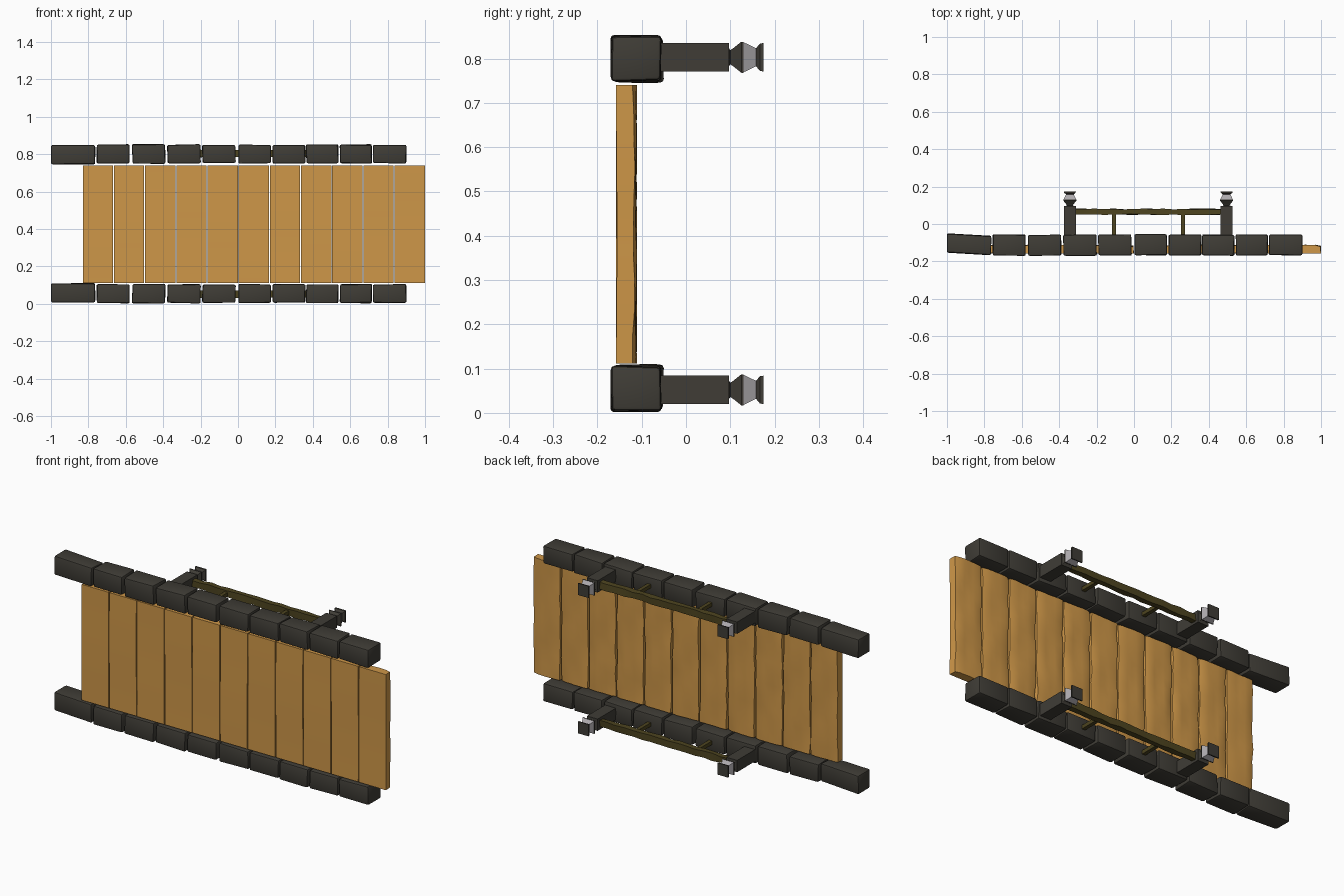
import bpy, bmesh, math, random
from mathutils import Matrix, Vector

if "Cube" in bpy.data.objects:
    bpy.data.objects.remove(bpy.data.objects["Cube"])

random.seed(4)
H = 0.855  # overall height; the upper curb mirrors the lower one


def material(name, r, g, b):
    m = bpy.data.materials.new(name)
    m.diffuse_color = (r, g, b, 1)
    m.use_nodes = True
    m.node_tree.nodes["Principled BSDF"].inputs["Base Color"].default_value = m.diffuse_color
    return m


STONE = material("dark_stone", 0.05, 0.046, 0.037)
WOOD = material("plank_wood", 0.62, 0.31, 0.065)
RAIL = material("rail_wood", 0.075, 0.058, 0.014)
GLASS = material("lamp_glass", 0.42, 0.40, 0.42)


def finish(name, bm, mat, mirrored=False, smooth=None):
    bmesh.ops.recalc_face_normals(bm, faces=bm.faces)
    mesh = bpy.data.meshes.new(name)
    bm.to_mesh(mesh)
    bm.free()
    mesh.materials.append(mat)
    meshes = [(name, mesh)]
    if mirrored:
        twin = mesh.copy()
        twin.transform(Matrix.Translation((0, 0, H)) @ Matrix.Diagonal((1, 1, -1, 1)))
        twin.flip_normals()
        meshes = [(name + "_lower", mesh), (name + "_upper", twin)]
    for n, me in meshes:
        ob = bpy.data.objects.new(n, me)
        bpy.context.collection.objects.link(ob)
        if smooth:
            bpy.ops.object.select_all(action='DESELECT')
            ob.select_set(True)
            bpy.context.view_layer.objects.active = ob
            bpy.ops.object.shade_smooth_by_angle(angle=math.radians(smooth))


def box(x0, x1, y0, y1, z0, z1):
    bm = bmesh.new()
    bmesh.ops.create_cube(bm, size=1)
    for v in bm.verts:
        v.co = Vector(((x0 + x1) / 2 + v.co.x * (x1 - x0),
                       (y0 + y1) / 2 + v.co.y * (y1 - y0),
                       (z0 + z1) / 2 + v.co.z * (z1 - z0)))
    return bm


def cut(bm, axis, n):
    edges = [e for e in bm.edges
             if abs((e.verts[1].co - e.verts[0].co).normalized()[axis]) > 0.99]
    bmesh.ops.subdivide_edges(bm, edges=edges, cuts=n, use_grid_fill=True)


def bevel(bm, width, segments=1):
    bmesh.ops.bevel(bm, geom=bm.edges[:], offset=width, segments=segments,
                    affect='EDGES', profile=0.5)


def square_loft(x, z, profile):
    """Stack of square sections along y: (y, half width)."""
    bm = bmesh.new()
    rings = [[bm.verts.new((x + sx * h, y, z + sz * h))
              for sx, sz in ((-1, -1), (1, -1), (1, 1), (-1, 1))] for y, h in profile]
    for a, b in zip(rings, rings[1:]):
        for i in range(4):
            j = (i + 1) % 4
            bm.faces.new((a[i], a[j], b[j], b[i]))
    bm.faces.new(rings[0])
    bm.faces.new(rings[-1])
    return bm


# Deck planks: smooth front, rough hewn back and edges
for i in range(11):
    x0 = -0.83 + i * 0.1667
    x1 = min(x0 + 0.162, 1.0)
    bm = box(x0, x1, -0.157, -0.113, 0.112, 0.74)
    cut(bm, 2, 9)
    cut(bm, 0, 5)
    ph = random.uniform(0, 6)
    for v in bm.verts:
        u, w = (v.co.x - x0) / (x1 - x0), v.co.z
        if v.co.y > -0.12:
            v.co.y += 0.002 * math.sin(w * 19 + ph + u * 4) + random.uniform(-0.002, 0.001)
            if u < 0.01 or u > 0.99:
                v.co.y -= random.uniform(0.001, 0.008)
                v.co.x += (0.5 - u) * random.uniform(0, 0.008)
        else:
            v.co.y += 0.001 * math.sin(w * 9 + ph)
    finish(f"deck_plank_{i + 1}", bm, WOOD, smooth=40)

# Stone curb blocks, the first one longer and tapering to its outer end
edges = [(-1.0, -0.765), (-0.755, -0.578), (-0.565, -0.39), (-0.376, -0.2), (-0.19, -0.014),
         (0.0, 0.175), (0.185, 0.358), (0.365, 0.535), (0.545, 0.715), (0.722, 0.898)]
for i, (x0, x1) in enumerate(edges):
    z0, z1 = (0.009, 0.108) if i == 0 else (0.004, 0.104)
    bm = box(x0, x1, -0.168, -0.057, z0, z1)
    for v in bm.verts:
        v.co += Vector([random.uniform(-0.003, 0.003) for _ in range(3)])
        if i == 0:
            if v.co.x < -0.9:
                v.co.x = -1.0
                v.co.y += 0.006 if v.co.y > -0.1 else 0.015
            elif v.co.y > -0.1:
                v.co.y -= 0.007
    bevel(bm, 0.008, 2)
    finish(f"curb_block_{i + 1}", bm, STONE, mirrored=True, smooth=35)

# Posts with square lanterns
ZC = 0.052
for side, x in (("left", -0.343), ("right", 0.495)):
    finish(f"{side}_post", box(x - 0.032, x + 0.032, -0.08, 0.097, ZC - 0.032, ZC + 0.032),
           STONE, mirrored=True)
    finish(f"{side}_lamp_base", square_loft(x, ZC, [
        (0.095, 0.024), (0.1, 0.016), (0.106, 0.02), (0.125, 0.035), (0.13, 0.035)]),
        STONE, mirrored=True)
    finish(f"{side}_lamp_glass", square_loft(x, ZC, [(0.13, 0.034), (0.165, 0.017)]),
           GLASS, mirrored=True)
    finish(f"{side}_lamp_cap", square_loft(x, ZC, [
        (0.158, 0.02), (0.167, 0.031), (0.175, 0.032)]), STONE, mirrored=True)

# Wooden hand rail, slightly uneven
bm = box(-0.32, 0.475, 0.05, 0.08, ZC - 0.018, ZC + 0.018)
cut(bm, 0, 14)
for v in bm.verts:
    v.co.y += random.uniform(-0.003, 0.003)
    v.co.z += random.uniform(-0.003, 0.003)
finish("hand_rail", bm, RAIL, mirrored=True, smooth=30)

# Rail struts
for n, x in (("left", -0.107), ("right", 0.262)):
    finish(f"{n}_rail_strut", box(x - 0.01, x + 0.01, -0.07, 0.06, ZC - 0.01, ZC + 0.01),
           RAIL, mirrored=True)
